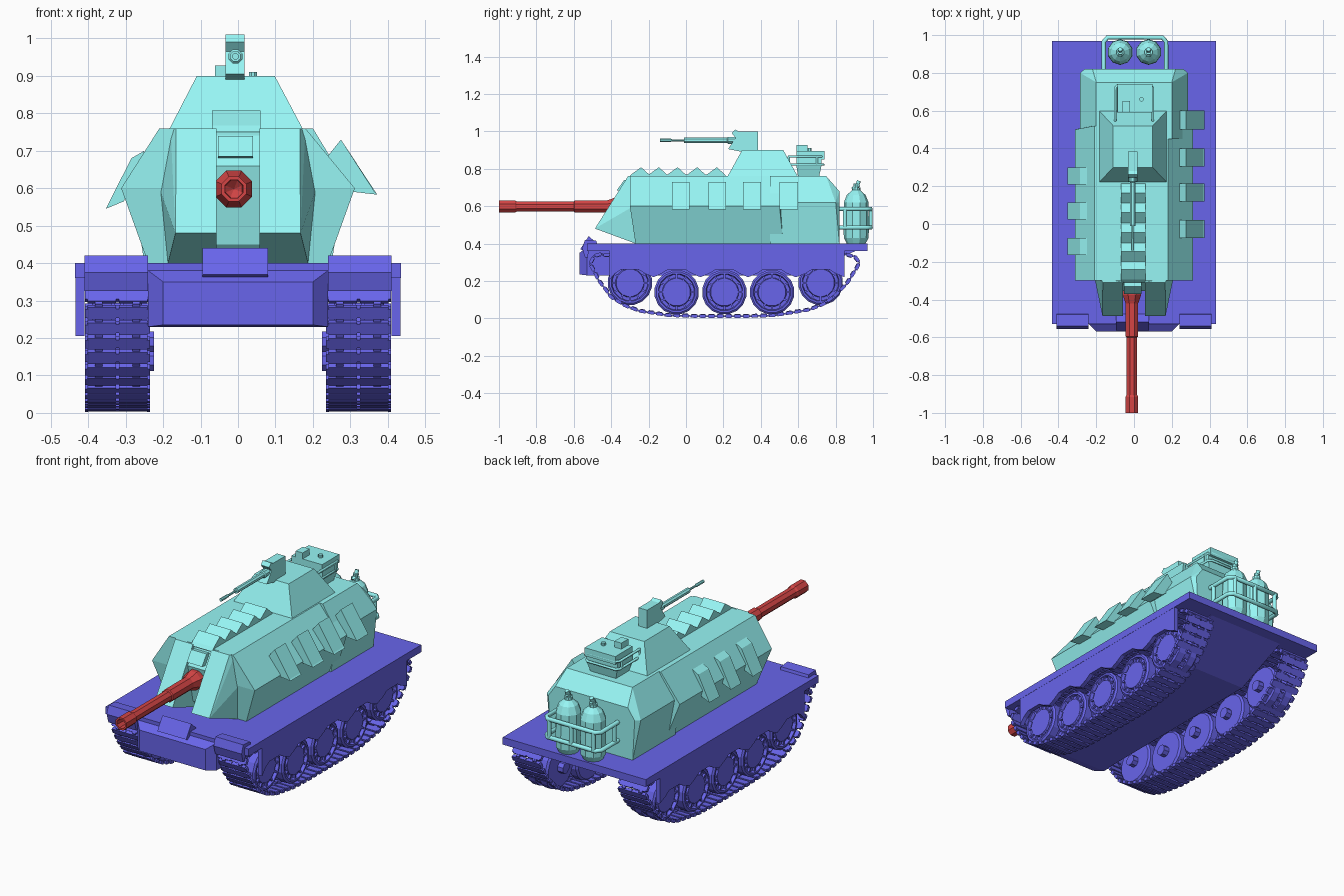
import bpy, bmesh, math
from mathutils import Vector, Matrix

if "Cube" in bpy.data.objects:
    bpy.data.objects.remove(bpy.data.objects["Cube"])


def material(name, col):
    m = bpy.data.materials.new(name)
    m.diffuse_color = col
    m.use_nodes = True
    m.node_tree.nodes["Principled BSDF"].inputs["Base Color"].default_value = m.diffuse_color
    return m


BLUE = material("hull_blue", (0.14, 0.13, 0.83, 1))
TEAL = material("turret_teal", (0.31, 0.92, 0.91, 1))
RED = material("barrel_red", (0.66, 0.06, 0.06, 1))


def finish(name, bm, mat, mirror=False):
    bmesh.ops.remove_doubles(bm, verts=bm.verts, dist=1e-5)
    bmesh.ops.recalc_face_normals(bm, faces=bm.faces)
    me = bpy.data.meshes.new(name)
    bm.to_mesh(me)
    bm.free()
    me.materials.append(mat)
    ob = bpy.data.objects.new(name, me)
    bpy.context.collection.objects.link(ob)
    if mirror:
        ob.modifiers.new("Mirror", 'MIRROR')
    return ob


def hull(name, pts, mat, mirror=False):
    """Convex block through the given corners."""
    bm = bmesh.new()
    vs = [bm.verts.new(p) for p in pts]
    bmesh.ops.convex_hull(bm, input=vs)
    bmesh.ops.dissolve_limit(bm, angle_limit=0.01, verts=bm.verts, edges=bm.edges)
    return finish(name, bm, mat, mirror)


def box_pts(x0, x1, y0, y1, z0, z1):
    return [(x, y, z) for x in (x0, x1) for y in (y0, y1) for z in (z0, z1)]


def box(name, dims, mat, mirror=False):
    return hull(name, box_pts(*dims), mat, mirror)


def prism(name, pts, axis, a, b, mat, mirror=False):
    """Extrude a profile (yz for axis x, xz for axis y) from a to b."""
    bm = bmesh.new()
    vec = (lambda p: (a, p[0], p[1])) if axis == 'x' else (lambda p: (p[0], a, p[1]))
    f = bm.faces.new([bm.verts.new(vec(p)) for p in pts])
    g = bmesh.ops.extrude_face_region(bm, geom=[f])
    d = Vector((b - a, 0, 0)) if axis == 'x' else Vector((0, b - a, 0))
    bmesh.ops.translate(bm, vec=d, verts=[v for v in g['geom'] if isinstance(v, bmesh.types.BMVert)])
    return finish(name, bm, mat, mirror)


def lathe(name, prof, axis, centre, seg, mat, mirror=False):
    """Spin (radius, offset) pairs about an axis through centre."""
    bm = bmesh.new()
    c = Vector(centre)
    rings = []
    for r, t in prof:
        ring = []
        for i in range(seg):
            a = 2 * math.pi * (i + 0.5) / seg
            u, v = r * math.cos(a), r * math.sin(a)
            p = {'x': (t, u, v), 'y': (u, t, v), 'z': (u, v, t)}[axis]
            ring.append(bm.verts.new(c + Vector(p)))
        rings.append(ring)
    for A, B in zip(rings, rings[1:]):
        for i in range(seg):
            j = (i + 1) % seg
            bm.faces.new((A[i], A[j], B[j], B[i]))
    return finish(name, bm, mat, mirror)


def tube(name, paths, r, mat):
    cu = bpy.data.curves.new(name, 'CURVE')
    cu.dimensions = '3D'
    cu.bevel_depth, cu.bevel_resolution, cu.use_fill_caps = r, 1, True
    for pts in paths:
        s = cu.splines.new('POLY')
        s.points.add(len(pts) - 1)
        for q, p in zip(s.points, pts):
            q.co = (*p, 1)
    cu.materials.append(mat)
    bpy.context.collection.objects.link(bpy.data.objects.new(name, cu))


# Hull: deck, lower body, bow plates and fenders
box("deck", (-.435, .435, -.53, .97, .36, .40), BLUE)
prism("lower_body", [(-.5, .37), (-.5, .23), (.6, .23), (.93, .37)], 'x', -.235, .235, BLUE)
hull("bow_block", box_pts(-.2, .2, -.57, -.5, .235, .35) + box_pts(-.24, .24, -.53, -.48, .23, .38), BLUE)
prism("bow_plate", [(-.52, .44), (-.565, .37), (-.545, .36), (-.47, .395)], 'x', -.095, .08, BLUE)
prism("front_fender", [(-.48, .415), (-.54, .42), (-.555, .375), (-.54, .325), (-.525, .325), (-.52, .365), (-.47, .38)],
      'x', .24, .41, BLUE, True)

# Scalloped side skirts
WHEELS = [(-.3, .19), (-.05, .14), (.205, .14), (.46, .14), (.72, .19)]
edge = [(-.41, .37), (-.41, .205)]
for y, z in WHEELS:
    edge += [(y - .08, .24), (y - .045, .262), (y + .045, .262), (y + .08, .24)]
    edge.append((y + .127, .22))
prism("side_skirt", edge + [(.847, .37)], 'x', .41, .434, BLUE, True)

# Road wheels with ribs, and axles
wheel_prof = [(0, -.065), (.11, -.065), (.12, -.055), (.12, -.016), (.085, -.016), (.085, .016),
              (.12, .016), (.12, .06), (.11, .068), (.1, .068), (.095, .052), (.078, .052), (.074, .064), (0, .064)]
for i, (y, z) in enumerate(WHEELS):
    lathe(f"road_wheel_{i+1}", wheel_prof, 'x', (.322, y, z), 16, BLUE, True)
    lathe(f"axle_{i+1}", [(0, 0), (.03, 0), (.03, .04), (0, .04)], 'x', (.225, y, z), 8, BLUE, True)
    bm = bmesh.new()
    for k in range(12):
        m = (Matrix.Translation((.378, y, z)) @ Matrix.Rotation(k * math.pi / 6, 4, 'X')
             @ Matrix.Translation((0, .088, 0)) @ Matrix.Diagonal((.014, .028, .01, 1)))
        bmesh.ops.create_cube(bm, size=1, matrix=m)
    finish(f"wheel_ribs_{i+1}", bm, BLUE, True)

# Tracks: links placed evenly along a closed path
path = [(-.47, .34), (-.5, .322), (-.512, .29), (-.465, .2), (-.4, .115), (-.33, .07), (-.25, .04), (-.09, .016), (.05, .012),
        (.35, .012), (.47, .016), (.66, .046), (.73, .075), (.79, .115), (.86, .185), (.925, .29), (.91, .325), (.86, .343)]
path = [Vector(p) for p in path]
segs = list(zip(path, path[1:] + path[:1]))
total = sum((b - a).length for a, b in segs)


def along(d):
    d %= total
    for a, b in segs:
        if d <= (b - a).length:
            return a.lerp(b, d / (b - a).length)
        d -= (b - a).length
    return path[0]


bm = bmesh.new()
N = 68
parts = [(-.042, 0, .076, .036, .016), (.042, 0, .076, .036, .016), (0, .002, .018, .026, .02),
         (-.05, 0, .02, .05, .008), (.05, 0, .02, .05, .008), (-.083, 0, .008, .026, .018), (.083, 0, .008, .026, .018)]
for i in range(N):
    d = i * total / N
    p, t = along(d), along(d + .02) - along(d - .02)
    base = Matrix.Translation((.322, p.x, p.y)) @ Matrix.Rotation(math.atan2(t.y, t.x), 4, 'X')
    for x, dz, sx, sy, sz in parts:
        m = base @ Matrix.Translation((x, 0, dz)) @ Matrix.Diagonal((sx, sy, sz, 1))
        bmesh.ops.create_cube(bm, size=1, matrix=m)
finish("track", bm, BLUE, True)

# Turret body, rear bustle, cheeks and mantlet
L, R = -.21, .18
hull("turret_body", [(s * .24, y, .4) for s in (-1, 1) for y in (-.27, .52)]
     + [(s * .312, y, .6) for s in (-1, 1) for y in (-.3, .5)]
     + [(x, y, .76) for x in (L, R) for y in (-.3, .52)], TEAL)
hull("turret_bustle", [(s * .25, y, .4) for s in (-1, 1) for y in (.45, .82)]
     + [(s * .285, y, .62) for s in (-1, 1) for y in (.45, .8)]
     + [(s * .262, .82, .62) for s in (-1, 1)] + [(s * .22, .82, .68) for s in (-1, 1)]
     + [(s * .2, y, .76) for s in (-1, 1) for y in (.45, .75)], TEAL)
hull("turret_cheek", [(x, -.487, .48) for x in (.057, .167)] + [(x, -.31, .76) for x in (.057, .165)]
     + [(.057, -.27, .4), (.187, -.27, .4), (.21, -.28, .6), (.18, -.28, .76), (.057, -.25, .7)], TEAL, True)
prism("mantlet", [(-.27, .41), (-.31, .45), (-.355, .66), (-.29, .755)], 'x', -.06, .06, TEAL)
prism("sight_plate", [(-.34, .68), (-.37, .685), (-.33, .74), (-.3, .735)], 'x', -.053, .04, TEAL)

# Roof blocks: sawtooth row
saw = [(-.31, .75)]
for y in (-.24, -.145, -.045, .06, .165):
    saw += [(y - .055, .768), (y, .808), (y + .042, .77)]
prism("roof_blocks", saw + [(.22, .75)], 'x', -.07, .06, TEAL)

# Side armour blocks
right = [(.235, .68), (.275, .73), (.365, .59), (.372, .583), (.31, .59)]
left = [(-.25, .70), (-.285, .68), (-.353, .545), (-.305, .565)]
for i, y in enumerate((-.075, .12, .305)):
    prism(f"right_armour_{i+1}", right, 'y', y, y + .095, TEAL)
for i, y in enumerate((-.165, .025, .21)):
    prism(f"left_armour_{i+1}", left, 'y', y, y + .09, TEAL)
hull("right_armour_rear", [(x, y + d, z) for x, z in right for y, d in ((.5, 0), (.6, 0))]
     + [(.22, .5, .66), (.22, .6, .66)], TEAL)

# Cupola and roof machine gun
hull("cupola", [(x, y, .755) for x in (-.185, .175) for y in (.22, .6)]
     + [(x, y, .9) for x in (-.11, .098) for y in (.3, .52)], TEAL)
prism("gun_mount", [(.225, .905), (.265, .965), (.245, .99), (.262, 1.01), (.28, 1.0), (.385, 1.0), (.385, .895), (.3, .89)],
      'x', -.033, .018, TEAL)
lathe("roof_gun", [(0, -.14), (.009, -.14), (.009, -.08), (.006, -.075), (.006, -.01), (.015, -.01), (.015, .22), (.02, .225),
                   (.02, .27), (0, .27)], 'y', (-.007, 0, .952), 8, TEAL)

# Rear sight with railing
hull("sight_base", box_pts(-.07, .08, .6, .71, .75, .8) + box_pts(-.09, .1, .59, .725, .82, .86), TEAL)
box("sight_head", (-.088, .098, .59, .74, .85, .895), TEAL)
box("sight_lens", (-.062, -.02, .59, .65, .89, .928), TEAL)
lathe("sight_knob", [(0, 0), (.012, 0), (.012, .02), (0, .02)], 'z', (.04, .66, .89), 8, TEAL)
rails = [[(-.1, .545, z), (-.1, .72, z), (-.085, .735, z), (.085, .735, z), (.1, .72, z), (.1, .545, z)] for z in (.822, .865)]
rails += [[(x, y, .822), (x, y, .865)] for x in (-.1, .1) for y in (.55, .7)]
tube("sight_railing", rails, .007, TEAL)

# Gas bottles in a rear cage
for i, x in enumerate((-.073, .077)):
    lathe(f"gas_bottle_{i+1}", [(0, .4), (.05, .4), (.066, .43), (.068, .48), (.066, .62), (.05, .66), (.022, .685), (.022, .70),
                                (.014, .70), (.014, .72), (0, .72)], 'z', (x, .91, 0), 10, TEAL)
    tube(f"bottle_valve_{i+1}", [[(x, .91, .70), (x, .925, .735)], [(x, .89, .69), (x, .925, .715)]], .012, TEAL)
cage = [[(-.16, .8, z), (-.16, .965, z), (-.14, .988, z), (.15, .988, z), (.17, .965, z), (.17, .8, z)] for z in (.485, .585)]
cage += [[(x, y, .485), (x, y, .585)] for x, y in ((-.16, .85), (-.13, .988), (.005, .988), (.14, .988), (.17, .85))]
tube("bottle_cage", cage, .012, TEAL)

# Main gun with hollow muzzle
lathe("gun_barrel", [(0, -.9), (.024, -.92), (.026, -1.0), (.036, -1.0), (.036, -.915), (.03, -.905), (.03, -.6), (.036, -.595),
                     (.036, -.42), (.04, -.41), (.053, -.375), (.053, -.32), (0, -.32)], 'y', (-.011, 0, .598), 8, RED)
